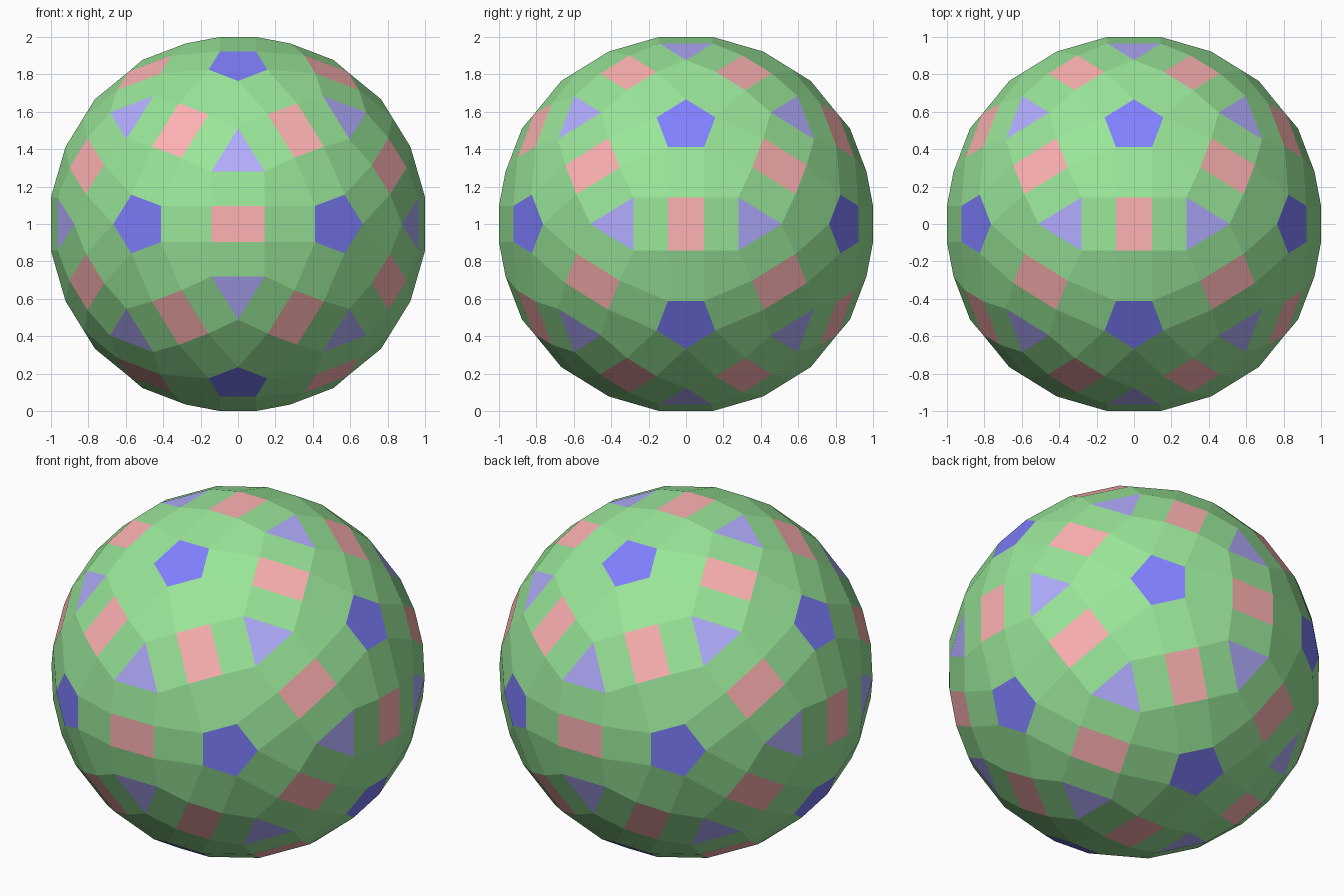
import bpy, bmesh
from math import sqrt, sin, pi
from itertools import combinations
from mathutils import Vector

if "Cube" in bpy.data.objects:
    bpy.data.objects.remove(bpy.data.objects["Cube"])

PHI = (1 + sqrt(5)) / 2
LONG, SHORT = 0.143, 0.097             # half sides of the pink rectangles
R = sqrt(1 + LONG**2 + SHORT**2)       # all corners lie on this sphere

# Icosahedral frame: pentagon axes, rectangle axes, triangle axes
axes = []
for a in (-1, 1):
    for b in (-PHI, PHI):
        axes += [Vector((a, b, 0)), Vector((0, a, b)), Vector((b, 0, a))]
axes = [v.normalized() for v in axes]
near = lambda i, j: axes[i].dot(axes[j]) > 0.4
edges = [e for e in combinations(range(12), 2) if near(*e)]
tris = [t for t in combinations(range(12), 3)
        if all(near(i, j) for i, j in combinations(t, 2))]
centre = {t: sum((axes[i] for i in t), Vector()).normalized() for t in tris}

bm = bmesh.new()


def toward(axis, target):
    return (target - axis * target.dot(axis)).normalized()


def corner(axis, offset):
    p = axis * sqrt(R**2 - offset.length_squared) + offset
    return bm.verts.new(p + Vector((0, 0, 1)))


def add_face(verts, mat):
    """Order the corners around their common centre and fill outward."""
    mid = sum((v.co for v in verts), Vector()) / len(verts)
    n = (mid - Vector((0, 0, 1))).normalized()
    u = toward(n, verts[0].co - mid)
    w = n.cross(u)
    from math import atan2
    verts = sorted(verts, key=lambda v: atan2((v.co - mid).dot(w), (v.co - mid).dot(u)))
    bm.faces.new(verts).material_index = mat


# Corners of pentagons, triangles and rectangles
pent, tri, rect = {}, {}, {}
for t in tris:
    for i in t:
        pent[i, t] = corner(axes[i], toward(axes[i], centre[t]) * SHORT / sin(pi / 5))
        tri[t, i] = corner(centre[t], toward(centre[t], axes[i]) * LONG * 2 / sqrt(3))
sides = {e: [t for t in tris if set(e) <= set(t)] for e in edges}
for e in edges:
    m = (axes[e[0]] + axes[e[1]]).normalized()
    for i in e:
        for t in sides[e]:
            rect[e, i, t] = corner(m, toward(m, axes[i]) * LONG + toward(m, centre[t]) * SHORT)

# Coloured facets
for i in range(12):
    add_face([pent[i, t] for t in tris if i in t], 1)
for t in tris:
    add_face([tri[t, i] for i in t], 2)
for e in edges:
    add_face([rect[e, i, t] for i in e for t in sides[e]], 3)
    # Green strips along the rectangle sides
    for i in e:
        add_face([pent[i, t] for t in sides[e]] + [rect[e, i, t] for t in sides[e]], 0)
    for t in sides[e]:
        add_face([tri[t, i] for i in e] + [rect[e, i, t] for i in e], 0)
# Green kites between strips
for t in tris:
    for i in t:
        add_face([pent[i, t], tri[t, i]] +
                 [rect[e, i, t] for e in edges if i in e and t in sides[e]], 0)

me = bpy.data.meshes.new("faceted_ball")
bm.to_mesh(me)
bm.free()

# Facet colours
for name, srgb in (("green", (0.6, 0.9, 0.6)), ("blue", (0.5, 0.5, 1.0)),
                   ("lavender", (0.7, 0.68, 1.0)), ("pink", (1.0, 0.7, 0.7))):
    mat = bpy.data.materials.new(name)
    mat.diffuse_color = [((c + 0.055) / 1.055) ** 2.4 for c in srgb] + [1]
    mat.use_nodes = True
    mat.node_tree.nodes["Principled BSDF"].inputs["Base Color"].default_value = mat.diffuse_color
    me.materials.append(mat)

bpy.context.collection.objects.link(bpy.data.objects.new("faceted_ball", me))
